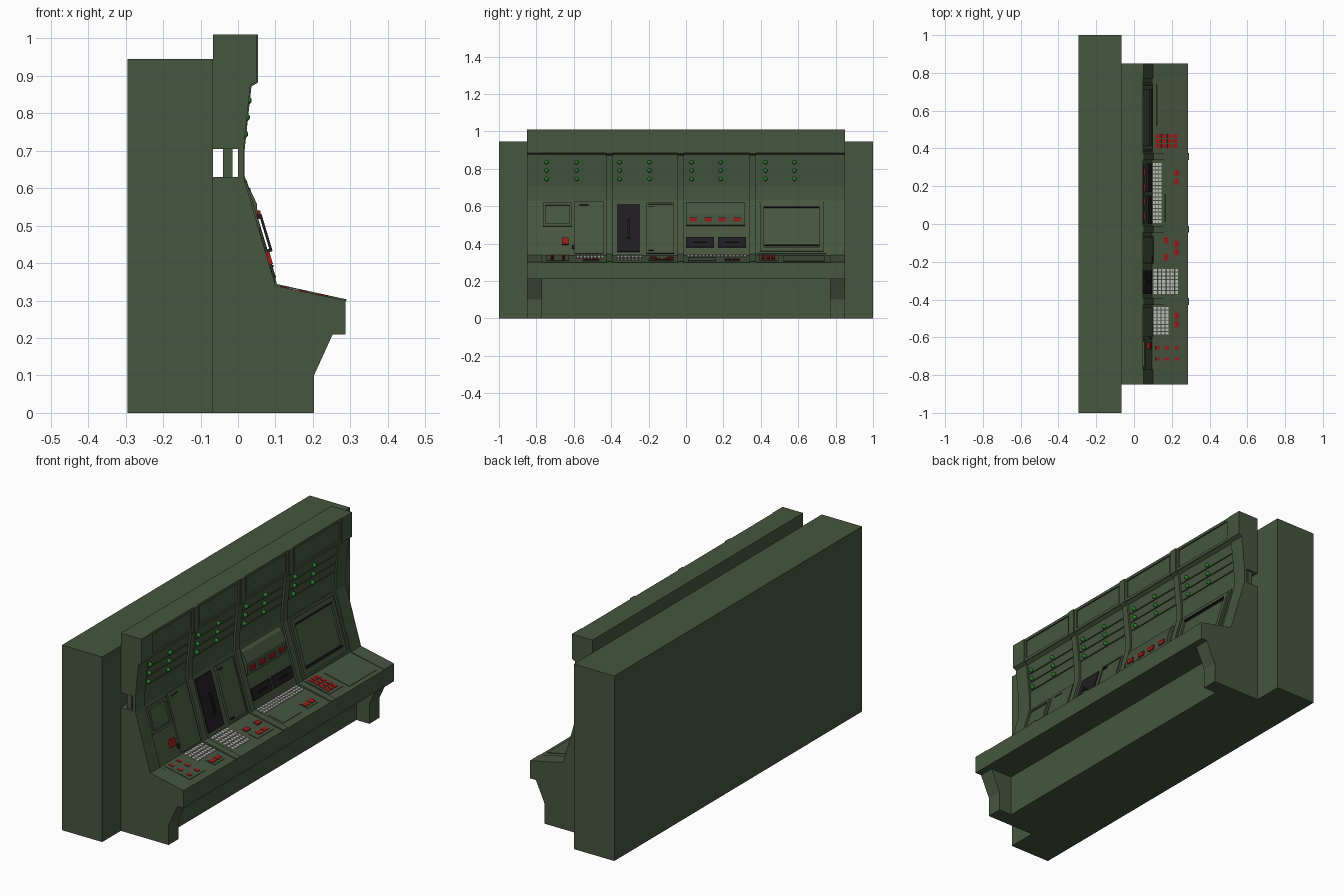
import bpy, bmesh
from mathutils import Matrix, Vector

if "Cube" in bpy.data.objects:
    bpy.data.objects.remove(bpy.data.objects["Cube"])


def material(name, rgb):
    m = bpy.data.materials.new(name)
    m.diffuse_color = (*rgb, 1)
    m.use_nodes = True
    m.node_tree.nodes["Principled BSDF"].inputs["Base Color"].default_value = m.diffuse_color
    return m


GREEN = material("olive_green", (0.062, 0.092, 0.05))
DARK = material("black", (0.014, 0.012, 0.014))
RED = material("red", (0.32, 0.012, 0.01))
WHITE = material("key_white", (0.55, 0.55, 0.52))
LAMP = material("lamp_green", (0.02, 0.2, 0.025))


def finish(name, bm, mat):
    bmesh.ops.recalc_face_normals(bm, faces=bm.faces)
    me = bpy.data.meshes.new(name)
    bm.to_mesh(me)
    bm.free()
    me.materials.append(mat)
    ob = bpy.data.objects.new(name, me)
    bpy.context.collection.objects.link(ob)
    return ob


def make(name, solids, mat=GREEN):
    """Each solid is an x-z outline swept from y0 to y1."""
    bm = bmesh.new()
    for pts, y0, y1 in solids:
        f = bm.faces.new([bm.verts.new((x, y0, z)) for x, z in pts])
        r = bmesh.ops.extrude_face_region(bm, geom=[f])
        vs = [v for v in r["geom"] if isinstance(v, bmesh.types.BMVert)]
        bmesh.ops.translate(bm, verts=vs, vec=(0, y1 - y0, 0))
    return finish(name, bm, mat)


def rect(x0, x1, z0, z1):
    return [(x0, z0), (x1, z0), (x1, z1), (x0, z1)]


# working surfaces: two x-z points and the axis used to measure along them
DESK = (Vector((.287, .298)), Vector((.095, .337)), 0)
SLOPE = (Vector((.095, .337)), Vector((.007, .63)), 1)
UPPER = (Vector((.007, .705)), Vector((.025, .875)), 1)
LIP = (Vector((.04, .885)), Vector((.04, 1.01)), 1)


def at(s, a, h=0):
    p, q, k = s
    d = q - p
    n = Vector((d.y, -d.x)).normalized()
    return p + d * (a - p[k]) / d[k] + n * h


def plate(s, y0, y1, a0, a1, h, base=-.002):
    return ([at(s, a0, base), at(s, a1, base), at(s, a1, h), at(s, a0, h)], y0, y1)


def frame(s, y0, y1, a0, a1, w, h):
    return [plate(s, y0, y1, a0, a0 + w, h), plate(s, y0, y1, a1 - w, a1, h),
            plate(s, y0, y0 + w, a0 + w, a1 - w, h), plate(s, y1 - w, y1, a0 + w, a1 - w, h)]


def grid(s, y0, y1, a0, a1, ny, na, h, fill=.75):
    dy, da = (y1 - y0) / ny, (a1 - a0) / na
    return [plate(s, y0 + i * dy, y0 + (i + fill) * dy, a0 + j * da, a0 + (j + fill) * da, h)
            for i in range(ny) for j in range(na)]


def pads(s, spots, wy, wa, h):
    return [plate(s, y - wy / 2, y + wy / 2, a - wa / 2, a + wa / 2, h) for y, a in spots]


# rear block
make("rear_block", [(rect(-.295, -.067, 0, .945), -1, 1)])

# console core, with the slot running along behind the panels
make("console_body", [([(-.067, 0), (.13, 0), (.13, .21), (.287, .21), DESK[0], DESK[1],
                        SLOPE[1], (-.067, .63)], -.77, .77)])
make("upper_body", [([(-.067, .705), UPPER[0], UPPER[1], LIP[0], LIP[1], (-.067, 1.01)], -.77, .77)])
make("slot_front_plate", [(rect(0, .007, .63, .705), -.77, .77)])
make("slot_inner_bar", [(rect(-.04, -.015, .63, .705), -.84, .84)])

# end pillars
low = [(-.067, 0), (.203, 0), (.203, .1), (.253, .21), (.287, .21), (.287, .3), (.1, .34),
       (.015, .63), (-.067, .63)]
high = [(-.067, .705), (.015, .705), (.033, .875), (.05, .885), (.05, 1.01), (-.067, 1.01)]
for side, y0, y1 in (("left", -.85, -.77), ("right", .77, .85)):
    make(side + "_end_pillar", [(low, y0, y1), (high, y0, y1), (rect(0, .015, .63, .705), y0, y1)])

# ribs between the four bays
rib = [(.08, .32), (.285, .292), (.291, .303), (.104, .344), (.018, .632), (.018, .705),
       (.036, .872), (.053, .882), (.053, 1.01), (.03, 1.01), (0, .7), (0, .63)]
make("bay_ribs", [(rib, y - .018, y + .018) for y in (-.41, -.028, .357)])

# top panels, lamp shelves and lamps in each bay
bays = [(-.77, -.428), (-.392, -.046), (-.01, .339), (.375, .77)]
lamp_y = [(-.745, -.585), (-.355, -.195), (.03, .185), (.425, .58)]
trim, shelves = [], []
lamps = bmesh.new()
for (y0, y1), cols in zip(bays, lamp_y):
    trim += frame(LIP, y0, y1, .885, 1.01, .014, .007)
    for z in (.745, .79, .835):
        shelves.append(plate(UPPER, y0 + .01, y1 - .01, z - .016, z - .012, .005))
        for y in cols:
            p = at(UPPER, z, .005)
            bmesh.ops.create_uvsphere(lamps, u_segments=12, v_segments=8, radius=.011,
                                      matrix=Matrix.Translation((p.x, y, p.y)))
make("top_panel_frames", trim)
make("lamp_shelves", shelves)
ob = finish("indicator_lamps", lamps, LAMP)
ob.data.shade_smooth()

# bay 1: small window, button and tall door
make("small_window_frame", frame(SLOPE, -.765, -.61, .49, .615, .013, .012))
make("small_window_screen", [plate(SLOPE, -.752, -.623, .503, .602, .003)])
make("wall_button", [plate(SLOPE, -.663, -.627, .393, .427, .016)], RED)
make("tall_door", [plate(SLOPE, -.595, -.44, .345, .625, .008)])
make("door_slots", [plate(SLOPE, -.57, -.52, .602, .608, .01),
                    plate(SLOPE, -.61, -.6, .37, .39, .008)], DARK)

# bay 2: black panel with pull handle, and cabinet door
make("black_panel", [plate(SLOPE, -.37, -.245, .355, .61, .006)], DARK)
make("pull_handle", [plate(SLOPE, -.312, -.3, .425, .525, .025, .018),
                     plate(SLOPE, -.312, -.3, .425, .433, .018),
                     plate(SLOPE, -.312, -.3, .517, .525, .018)], DARK)
make("cabinet_door", [plate(SLOPE, -.21, -.065, .345, .615, .008)] +
     frame(SLOPE, -.21, -.065, .345, .615, .008, .011))
make("cabinet_latches", pads(SLOPE, [(-.185, .362), (-.185, .595)], .03, .006, .014), DARK)

# bay 3: hooded switch box and two drawers
make("switch_box", [([at(SLOPE, .62), at(SLOPE, .605, .012), (.05, .56), (.055, .5),
                      at(SLOPE, .495)], 0, .315)])
make("switch_buttons", [(rect(.04, .06, .518, .54), y - .02, y + .02)
                        for y in (.04, .12, .195, .275)], RED)
make("black_drawers", [plate(SLOPE, y, y + .15, .378, .432, .01) for y in (0, .17)], DARK)
make("drawer_handles", [plate(SLOPE, y, y + .07, .403, .409, .016) for y in (.04, .21)], DARK)

# bay 4: large monitor
make("monitor_frame", frame(SLOPE, .38, .75, .345, .63, .012, .006) +
     frame(SLOPE, .395, .735, .357, .618, .022, .013))
make("monitor_screen", [plate(SLOPE, .415, .715, .378, .598, .003)])
make("monitor_grips", pads(SLOPE, [(.565, .592), (.565, .388)], .3, .006, .016), DARK)

# desk keypads
make("white_keys", grid(DESK, -.585, -.435, .103, .188, 8, 4, .006) +
     grid(DESK, -.37, -.233, .103, .238, 7, 6, .006) +
     grid(DESK, .005, .328, .1, .148, 16, 3, .006), WHITE)
# desk buttons
make("small_red_buttons", pads(DESK, [(y, x) for y in (-.655, -.715) for x in (.125, .172, .225)],
                               .017, .022, .006), RED)
make("large_red_buttons", pads(DESK, [(y, .225) for y in (-.485, -.53, -.105, -.15, .225, .27)] +
                               [(-.085, .17), (-.175, .17)], .034, .024, .006) +
     grid(DESK, .403, .482, .112, .238, 3, 4, .006), RED)
# desk plates
make("desk_plates", [plate(DESK, .52, .74, .12, .265, .003), plate(DESK, .01, .16, .165, .25, .003),
                     plate(DESK, .205, .29, .2, .25, .003), plate(DESK, -.2, -.065, .2, .25, .003),
                     plate(DESK, -.55, -.465, .2, .25, .003), plate(DESK, .39, .495, .105, .245, .003),
                     plate(DESK, -.745, -.625, .105, .25, .003)])
